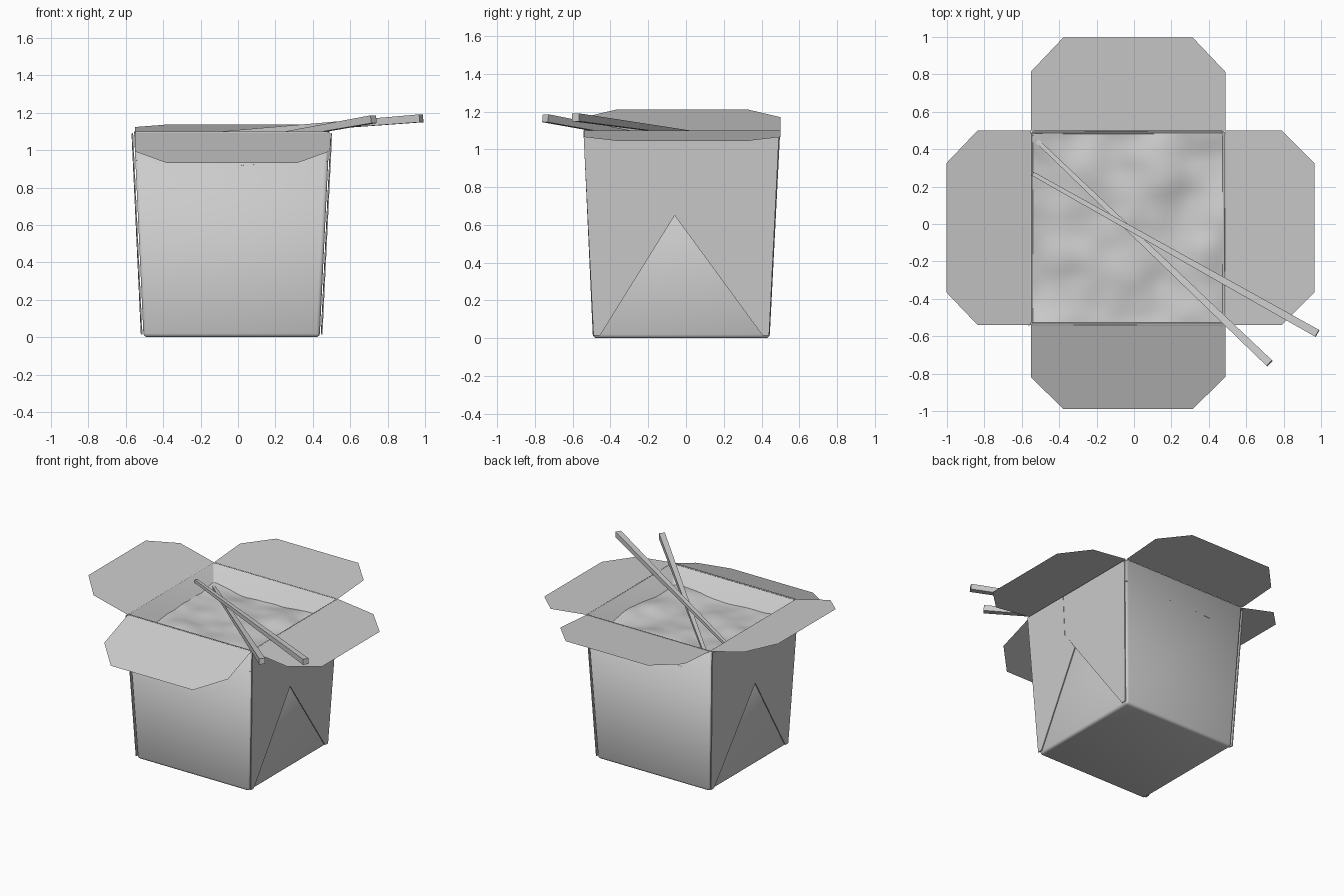
import bpy, bmesh, math
from mathutils import Vector, noise

if "Cube" in bpy.data.objects:
    bpy.data.objects.remove(bpy.data.objects["Cube"])

H = 1.1                                   # rim height
BOT = (-0.505, 0.437, -0.493, 0.443)      # x0, x1, y0, y1 at the floor
TOP = (-0.556, 0.490, -0.543, 0.499)      # same at the rim


def section(z):
    t = z / H
    return [b + (a - b) * t for a, b in zip(TOP, BOT)]


def finish(bm, name, smooth=True):
    me = bpy.data.meshes.new(name)
    bm.to_mesh(me)
    bm.free()
    ob = bpy.data.objects.new(name, me)
    bpy.context.collection.objects.link(ob)
    if smooth:
        bpy.ops.object.select_all(action='DESELECT')
        ob.select_set(True)
        bpy.context.view_layer.objects.active = ob
        bpy.ops.object.shade_smooth_by_angle(angle=math.radians(35))
    return ob


def sheet(name, pts):
    bm = bmesh.new()
    bm.faces.new([bm.verts.new(p) for p in pts])
    return finish(bm, name, False)


# tapered open carton
bm = bmesh.new()
rings = []
for z in (0, H):
    x0, x1, y0, y1 = section(z)
    rings.append([bm.verts.new((x, y, z)) for x, y in ((x0, y0), (x1, y0), (x1, y1), (x0, y1))])
low, high = rings
bm.faces.new(low[::-1])
for i in range(4):
    j = (i + 1) % 4
    bm.faces.new((low[i], low[j], high[j], high[i]))
edges = [e for e in bm.edges if not e.is_boundary]
bmesh.ops.bevel(bm, geom=edges, offset=0.02, segments=3, profile=0.5, affect='EDGES')
carton = finish(bm, "carton_body")
wall = carton.modifiers.new("wall", 'SOLIDIFY')
wall.thickness = 0.008
wall.offset = -1


# folded outer side layers that leave the triangular gusset visible
def side_layer(name, right, offset, pts):
    out = []
    for y, z in pts:
        x0, x1, _, _ = section(z)
        out.append((x1 + offset if right else x0 - offset, y, z))
    if not right:
        out.reverse()
    bm = bmesh.new()
    bm.faces.new([bm.verts.new(p) for p in out])
    ob = finish(bm, name, False)
    m = ob.modifiers.new("card", 'SOLIDIFY')
    m.thickness = 0.007
    m.offset = -1


Z0, Z1 = 0.015, 1.09
for label, right, seam, apex, s in (("right", True, -0.16, -0.06, 1), ("left", False, 0.03, -0.05, -1)):
    mid = -0.025
    near_b, near_t = mid - s * 0.465, mid - s * 0.518
    far_b, far_t = mid + s * 0.465, mid + s * 0.518
    tip_b = mid - s * 0.43
    tip_f = mid + s * 0.43
    side_layer(label + "_fold_outer", right, 0.014,
               [(near_b, Z0), (tip_b, Z0), (apex, 0.65), (seam + s * 0.04, 0.74),
                (seam, 0.79), (seam, Z1), (near_t, Z1)][::s])
    side_layer(label + "_fold_inner", right, 0.012,
               [(tip_f, Z0), (far_b, Z0), (far_t, Z1), (seam, Z1), (seam, 0.79),
                (seam + s * 0.04, 0.74), (apex, 0.65)][::s])


# four open lid flaps with clipped corners: hinge edge, outward direction, tip height
def flap(name, a, b, out, tip_z):
    a, b, out = Vector((*a, H)), Vector((*b, H)), Vector((*out, 0))
    along = (b - a).normalized()
    length = 0.47
    drop = Vector((0, 0, tip_z - H))
    k = 0.63
    side, tip = out * length * k + drop * k, out * length + drop
    sheet(name, [a, a + side, a + along * 0.175 + tip, b - along * 0.175 + tip, b + side, b])


fx0, fx1, fy0, fy1 = -0.552, 0.488, -0.54, 0.5
flap("front_flap", (fx0, -0.525), (fx1, -0.525), (0, -0.99), 0.93)
flap("back_flap", (fx1, 0.5), (fx0, 0.5), (0, 1.06), 1.137)
flap("right_flap", (0.49, fy0), (0.49, fy1), (1.01, 0), 1.045)
flap("left_flap", (-0.552, fy1), (-0.552, fy0), (-0.96, 0), 1.212)

# lumpy food surface
bm = bmesh.new()
N = 36
x0, x1, y0, y1 = section(0.93)
bmesh.ops.create_grid(bm, x_segments=N, y_segments=N, size=0.5)
for v in bm.verts:
    x = x0 + (x1 - x0) * (v.co.x + 0.5)
    y = y0 + (y1 - y0) * (v.co.y + 0.5)
    z = 0.935 + 0.04 * noise.noise(Vector((x * 3.2, y * 3.2, 4.1)))
    z += 0.015 * noise.noise(Vector((x * 7, y * 7, 1.3)))
    v.co = (x, y, z)
finish(bm, "food_surface")


# tapered square chopsticks
def stick(name, a, b, ra, rb):
    a, b = Vector(a), Vector(b)
    d = (b - a).normalized()
    side = d.cross(Vector((0, 0, 1))).normalized()
    up = side.cross(d)
    bm = bmesh.new()
    ends = [[bm.verts.new(p + side * r * i + up * r * j)
             for i, j in ((-1, -1), (1, -1), (1, 1), (-1, 1))] for p, r in ((a, ra), (b, rb))]
    for i in range(4):
        j = (i + 1) % 4
        bm.faces.new((ends[0][i], ends[0][j], ends[1][j], ends[1][i]))
    bm.faces.new(ends[0][::-1])
    bm.faces.new(ends[1])
    bmesh.ops.recalc_face_normals(bm, faces=bm.faces)
    finish(bm, name, False)


stick("chopstick_upper", (-0.54, 0.268, 1.05), (0.98, -0.585, 1.17), 0.011, 0.021)
stick("chopstick_lower", (-0.535, 0.46, 0.94), (0.725, -0.745, 1.165), 0.011, 0.021)
